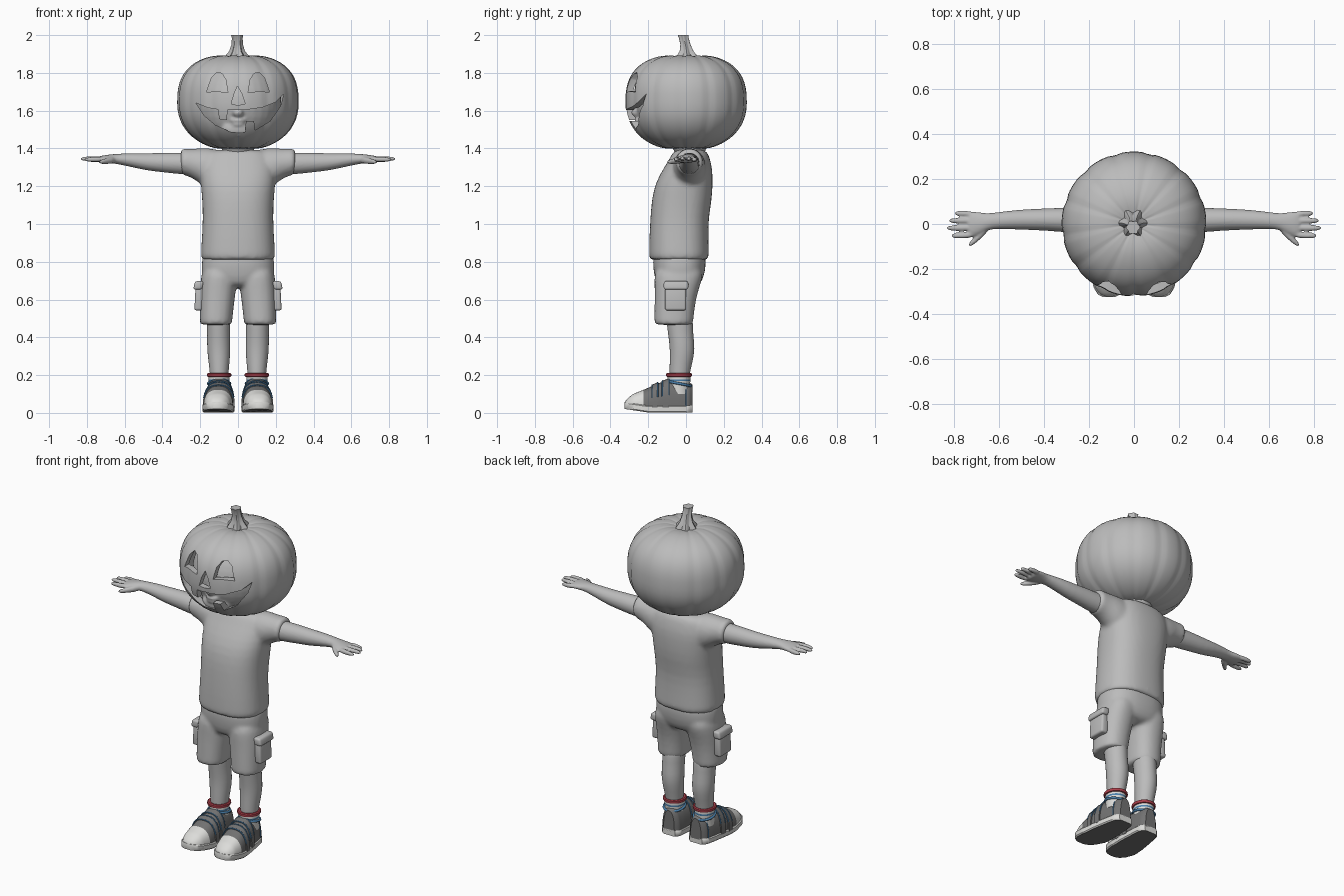
import bpy, bmesh, math
from mathutils import Vector

if "Cube" in bpy.data.objects:
    bpy.data.objects.remove(bpy.data.objects["Cube"])


def material(name, rgb):
    m = bpy.data.materials.new(name)
    m.use_nodes = True
    m.diffuse_color = (*rgb, 1)
    m.node_tree.nodes["Principled BSDF"].inputs["Base Color"].default_value = (*rgb, 1)
    return m


GREY = material("light_grey", (0.5, 0.5, 0.5))
WHITE = material("off_white", (0.72, 0.72, 0.7))
DARK = material("dark_grey", (0.17, 0.17, 0.17))
BLUE = material("denim_blue", (0.07, 0.22, 0.42))
RED = material("sock_red", (0.42, 0.05, 0.07))


def bridge(bm, rings, caps=True):
    """Skin closed point rings in order."""
    loops = [[bm.verts.new(p) for p in r] for r in rings]
    n = len(loops[0])
    for a, b in zip(loops, loops[1:]):
        for i in range(n):
            j = (i + 1) % n
            bm.faces.new((a[i], a[j], b[j], b[i]))
    if caps:
        bm.faces.new(loops[0])
        bm.faces.new(loops[-1])


def loft(bm, axis, rings, power=2, n=24):
    """Rings are (position on axis, two centre values, two radii)."""
    def point(t, a, b, ra, rb, ang):
        c, s = math.cos(ang), math.sin(ang)
        u = a + ra * math.copysign(abs(c) ** (2 / power), c)
        v = b + rb * math.copysign(abs(s) ** (2 / power), s)
        return {"x": (t, u, v), "y": (u, t, v), "z": (u, v, t)}[axis]
    bridge(bm, [[point(*r, math.tau * i / n) for i in range(n)] for r in rings])


def ball(bm, centre, radii):
    made = bmesh.ops.create_uvsphere(bm, u_segments=32, v_segments=20, radius=1)["verts"]
    bmesh.ops.scale(bm, vec=radii, verts=made)
    bmesh.ops.translate(bm, vec=centre, verts=made)


def make(name, bm, mats, rule=None, mirror=False, subsurf=0, voxel=0, angle=40):
    bmesh.ops.recalc_face_normals(bm, faces=bm.faces)
    if rule:
        for f in bm.faces:
            f.material_index = rule(f)
    me = bpy.data.meshes.new(name)
    bm.to_mesh(me)
    bm.free()
    for m in mats:
        me.materials.append(m)
    ob = bpy.data.objects.new(name, me)
    bpy.context.collection.objects.link(ob)
    smooth(ob, angle)
    if subsurf:
        s = ob.modifiers.new("round", "SUBSURF")
        s.levels = s.render_levels = subsurf
    if voxel:
        r = ob.modifiers.new("blend", "REMESH")
        r.mode, r.voxel_size, r.use_smooth_shade = "VOXEL", voxel, True
        ob.modifiers.new("relax", "SMOOTH").iterations = 4
    if mirror:
        ob.modifiers.new("mirror", "MIRROR").use_mirror_merge = False
    return ob


def smooth(ob, angle):
    bpy.ops.object.select_all(action="DESELECT")
    ob.select_set(True)
    bpy.context.view_layer.objects.active = ob
    bpy.ops.object.shade_smooth_by_angle(angle=math.radians(angle))


def tube(name, pts, radius, mat, closed=False):
    """Mirrored piping along a path."""
    cu = bpy.data.curves.new(name, "CURVE")
    cu.dimensions, cu.bevel_depth, cu.bevel_resolution = "3D", radius, 2
    sp = cu.splines.new("POLY")
    sp.points.add(len(pts) - 1)
    for p, co in zip(sp.points, pts):
        p.co = (*co, 1)
    sp.use_cyclic_u = closed
    cu.materials.append(mat)
    ob = bpy.data.objects.new(name, cu)
    bpy.context.collection.objects.link(ob)
    bpy.ops.object.select_all(action="DESELECT")
    ob.select_set(True)
    bpy.context.view_layer.objects.active = ob
    bpy.ops.object.convert(target="MESH")
    ob.modifiers.new("mirror", "MIRROR").use_mirror_merge = False


# Pumpkin shell: ribbed squashed globe
def pumpkin_point(phi, th):
    p = 2.6 if phi > 0 else 2.2
    r = 0.322 * math.cos(phi) ** (2 / p)
    z = 0.257 * math.copysign(abs(math.sin(phi)) ** (2 / p), phi)
    rib = 1 - 0.028 * (1 - abs(math.sin(6.5 * th + 0.6))) ** 3
    z -= math.copysign(0.03 * math.exp(-(r / 0.07) ** 2), phi)
    return (r * rib * math.cos(th), r * rib * math.sin(th), 1.643 + z * (0.4 + 0.6 * rib))


bm = bmesh.new()
bridge(bm, [[pumpkin_point(math.pi * (k / 28 - 0.5) * 0.985, math.tau * i / 104)
             for i in range(104)] for k in range(29)])
pumpkin = make("pumpkin", bm, [GREY])
wall = pumpkin.modifiers.new("wall", "SOLIDIFY")
wall.thickness, wall.offset = 0.035, -1

# Carved eyes, nose and toothed mouth
eye = [(.053, 1.695), (.065, 1.765), (.085, 1.797), (.112, 1.803), (.14, 1.775), (.167, 1.698), (.11, 1.703)]
nose = [(-.036, 1.637), (-.02, 1.69), (-.003, 1.73), (.02, 1.69), (.038, 1.637), (0, 1.628)]
mouth = [(-.222, 1.64), (-.16, 1.615), (-.105, 1.606), (-.1, 1.555), (-.058, 1.55), (-.056, 1.604),
         (.04, 1.604), (.13, 1.617), (.2, 1.645), (.242, 1.688), (.225, 1.625), (.17, 1.545),
         (.09, 1.497), (.085, 1.545), (.042, 1.545), (.038, 1.488), (-.04, 1.488), (-.12, 1.525), (-.18, 1.575)]
bm = bmesh.new()
for outline in (eye, [(-x, z) for x, z in eye], nose, mouth):
    bridge(bm, [[(x, y, z) for x, z in outline] for y in (-0.5, -0.12)])
cutter = make("carving_cutter", bm, [GREY])
cutter.hide_render = True
cut = pumpkin.modifiers.new("carve", "BOOLEAN")
cut.object, cut.operation, cut.solver = cutter, "DIFFERENCE", "EXACT"
bpy.context.view_layer.objects.active = pumpkin
for m in ("wall", "carve"):
    bpy.ops.object.modifier_apply(modifier=m)
bpy.data.objects.remove(cutter)
smooth(pumpkin, 35)

# Stem with flared lobed base
bm = bmesh.new()
bridge(bm, [[(x + r * (1 + w * math.cos(6 * a)) * math.cos(a), y + r * (1 + w * math.cos(6 * a)) * math.sin(a), z)
             for a in (math.tau * i / 36 for i in range(36))]
            for z, x, y, r, w in ((1.865, -.005, .005, .062, .2), (1.89, -.005, .005, .052, .2),
                                  (1.915, -.005, .003, .036, .16), (1.95, -.004, -.003, .027, .12),
                                  (1.985, -.004, -.012, .026, .1), (2, -.004, -.015, .029, .1))])
make("stem", bm, [GREY])

# Head inside the shell, with nose, lips and chin
bm = bmesh.new()
for centre, radii in (((0, -.03, 1.64), (.23, .235, .24)), ((0, -.255, 1.59), (.03, .035, .025)),
                      ((0, -.245, 1.548), (.042, .028, .011)), ((0, -.243, 1.526), (.036, .028, .011)),
                      ((0, -.2, 1.5), (.09, .06, .05)), ((0, .02, 1.42), (.09, .09, .09))):
    ball(bm, centre, radii)
make("head", bm, [GREY], voxel=0.009)

# T-shirt: torso and two sleeves blended together
bm = bmesh.new()
loft(bm, "z", [(.805, 0, -.037, .196, .157), (.82, 0, -.037, .198, .159), (.92, 0, -.038, .192, .157),
               (1.03, 0, -.035, .186, .154), (1.13, 0, -.022, .19, .16), (1.22, 0, -.01, .198, .152),
               (1.3, 0, .012, .2, .128), (1.36, 0, .022, .18, .1), (1.4, 0, .022, .15, .085)], 2.4, 32)
for s in (-1, 1):
    loft(bm, "x", [(s * x, .018, z, ry, rz) for x, z, ry, rz in
                   ((.08, 1.29, .09, .11), (.17, 1.295, .09, .108), (.22, 1.315, .078, .085),
                    (.26, 1.325, .073, .074), (.29, 1.33, .072, .07), (.305, 1.33, .072, .07))])
make("shirt", bm, [GREY], subsurf=1, voxel=0.012)

# Shorts: seat and two legs blended together
bm = bmesh.new()
loft(bm, "z", [(.66, 0, -.04, .12, .09), (.69, 0, -.038, .185, .122), (.75, 0, -.035, .196, .138),
               (.82, 0, -.035, .19, .142), (.86, 0, -.035, .18, .13)], 2.4, 32)
for s in (-1, 1):
    loft(bm, "z", [(z, s * x, y, rx, ry) for z, x, y, rx, ry in
                   ((.465, .117, -.065, .085, .102), (.475, .117, -.065, .086, .103), (.57, .112, -.06, .09, .107),
                    (.65, .106, -.05, .096, .116), (.73, .1, -.038, .096, .132), (.77, .1, -.035, .085, .12))], 2.3)
make("shorts", bm, [GREY], subsurf=1, voxel=0.011)


# Cargo pockets with flaps
def slab(name, centre, size, tilt):
    bm = bmesh.new()
    bmesh.ops.create_cube(bm, size=1)
    bmesh.ops.scale(bm, vec=size, verts=bm.verts)
    bmesh.ops.bevel(bm, geom=bm.edges[:], offset=0.012, segments=3, profile=0.5, affect="EDGES")
    for v in bm.verts:
        v.co.x += tilt * v.co.z
    bmesh.ops.translate(bm, vec=centre, verts=bm.verts)
    make(name, bm, [GREY], mirror=True)


slab("pocket", (.205, -.055, .61), (.045, .112, .135), -0.05)
slab("pocket_flap", (.209, -.053, .675), (.047, .13, .045), -0.2)

# Arms with palms, fingers and thumbs
bm = bmesh.new()
loft(bm, "x", [(.2, .018, 1.32, .056, .058), (.3, .017, 1.32, .056, .058), (.38, .02, 1.325, .05, .053),
               (.48, .02, 1.328, .046, .046), (.56, .018, 1.338, .041, .037), (.64, .013, 1.345, .034, .027),
               (.67, .005, 1.345, .044, .024), (.72, -.002, 1.343, .06, .02), (.745, -.002, 1.34, .056, .015)])
for y, tip, z in ((.047, .8, 1.34), (.015, .825, 1.346), (-.018, .835, 1.346), (-.052, .815, 1.342)):
    loft(bm, "x", [(.71, y * .9, 1.343, .014, .014), (.76, y, z, .0135, .014),
                   (tip - .02, y, z, .0125, .012), (tip, y, z - .002, .007, .007)], n=12)
loft(bm, "x", [(.645, -.012, 1.34, .02, .02), (.685, -.048, 1.335, .022, .018),
               (.715, -.078, 1.33, .017, .014), (.738, -.096, 1.328, .009, .009)], n=12)
make("arms_and_hands", bm, [GREY], subsurf=1, voxel=0.0055, mirror=True)

# Lower legs
bm = bmesh.new()
loft(bm, "z", [(.12, .1, -.035, .045, .05), (.2, .1, -.035, .048, .052), (.26, .1, -.027, .055, .06),
               (.34, .102, -.018, .063, .067), (.41, .103, -.028, .06, .066), (.47, .103, -.032, .062, .07),
               (.54, .105, -.04, .065, .07)])
make("lower_legs", bm, [GREY], subsurf=1, mirror=True)

# Socks with a blue stripe and a rolled red cuff
bm = bmesh.new()
loft(bm, "z", [(z, .1, -.037, r, r + .004) for z, r in
               ((.1, .055), (.15, .054), (.168, .056), (.178, .056), (.19, .056), (.192, .062),
                (.198, .065), (.207, .064), (.211, .058), (.209, .048))], n=32)
make("socks", bm, [WHITE, BLUE, RED], mirror=True, rule=lambda f: 2 if f.calc_center_median().z > .19
     else int(.168 < f.calc_center_median().z < .178))

# Shoe shape along its length: y, half width, top height
STATIONS = [(-.325, .02, .055), (-.312, .046, .075), (-.28, .066, .1), (-.22, .078, .124), (-.15, .077, .155),
            (-.09, .071, .176), (-.03, .064, .168), (.015, .056, .163), (.035, .036, .15)]


def shoe_at(y):
    for a, b in zip(STATIONS, STATIONS[1:]):
        if y <= b[0]:
            return Vector(a).lerp(Vector(b), (y - a[0]) / (b[0] - a[0]))


def section(y, grow=0.0, n=18):
    _, w, top = shoe_at(y)
    return [(.095 - .06 * (y + .05) + (w + grow) * math.copysign(abs(math.cos(a)) ** .8, math.cos(a)), y,
             .028 + (top - .028 + grow) * abs(math.sin(a)) ** .8) for a in (math.pi * i / n for i in range(n + 1))]


def span(a, b, n):
    return [a + (b - a) * i / n for i in range(n + 1)]


# Shoe uppers with pale toe caps
bm = bmesh.new()
bridge(bm, [section(y) for y in span(-.325, .035, 36)])
make("shoe_uppers", bm, [DARK, WHITE], mirror=True, rule=lambda f: int(f.calc_center_median().y < -.225))

# Soles: pale rim, dark tread, lifted toe
outline = [(side, y) for side, ys in ((1, span(-.325, .035, 30)), (-1, span(.035, -.325, 30))) for y in ys]
bm = bmesh.new()
bridge(bm, [[(.095 - .06 * (y + .05) + side * (shoe_at(y).y + g), y, z + max(0, -.2 - y) * .15)
             for side, y in outline] for z, g in ((.002, 0), (.008, .006), (.033, .006), (.038, .001))])
make("soles", bm, [WHITE, DARK], mirror=True, rule=lambda f: int(f.normal.z < -.8))

# Two straps over the instep, edged with blue piping
for name, y0, y1 in (("lower_strap", -.18, -.15), ("upper_strap", -.125, -.09)):
    bm = bmesh.new()
    bridge(bm, [section(y, .007) for y in span(y0, y1, 3)])
    make(name, bm, [DARK], mirror=True)
    for edge, y in (("front", y0), ("back", y1)):
        tube(name + "_piping_" + edge, section(y, .006)[2:-2], .0035, BLUE)

# Blue collar piping and heel seam
tube("collar_piping", [(.1 + .058 * math.cos(a), -.035 + .062 * math.sin(a), .155 - .012 * math.sin(a))
                       for a in (math.tau * i / 32 for i in range(32))], .007, BLUE, True)
tube("heel_seam", section(.0, .001)[:8], .003, BLUE)
